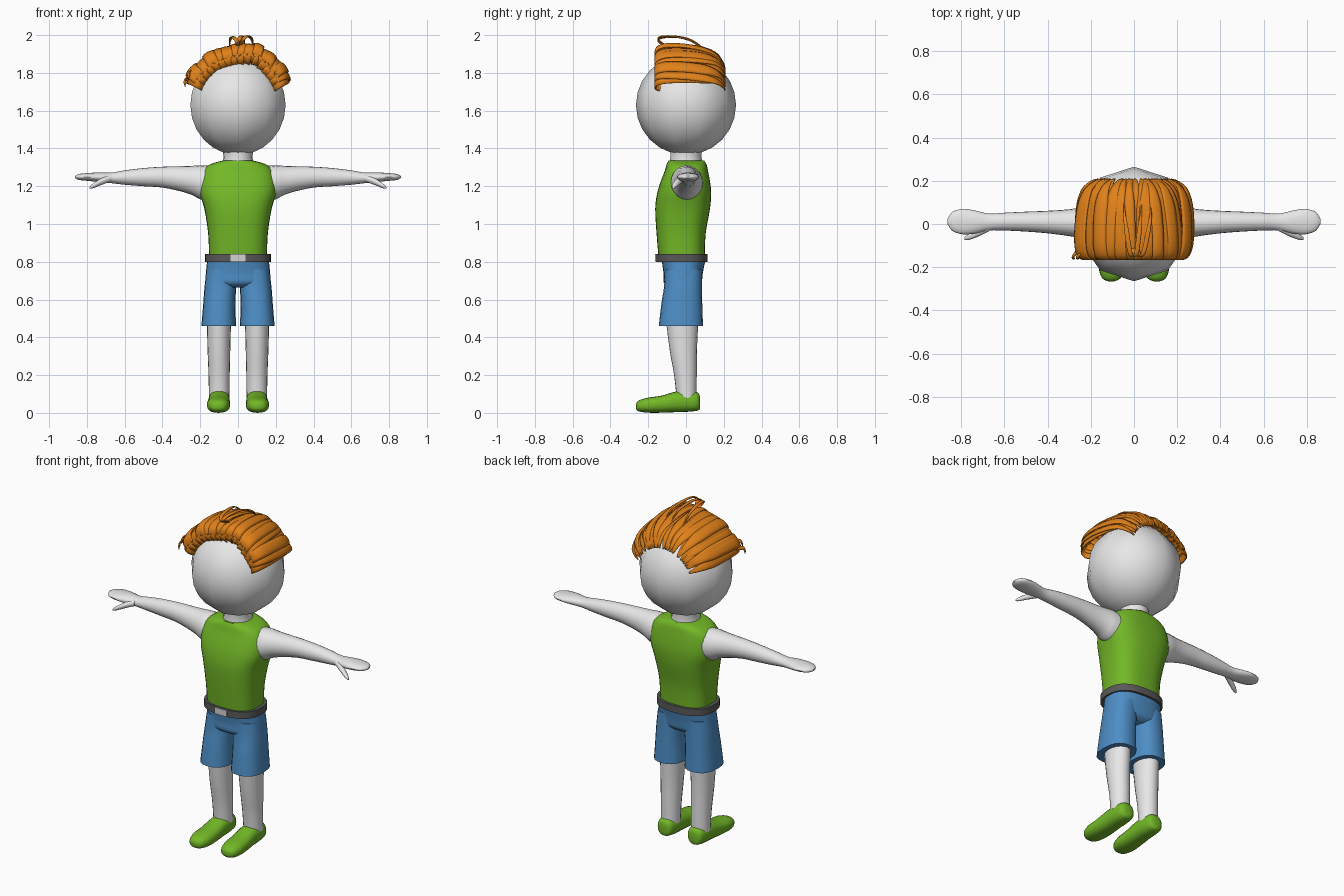
import bpy, bmesh, math, random
from mathutils import Vector

cube = bpy.data.objects.get("Cube")
if cube:
    bpy.data.objects.remove(cube, do_unlink=True)
random.seed(4)


def material(name, r, g, b):
    mat = bpy.data.materials.new(name)
    mat.use_nodes = True
    mat.diffuse_color = (r, g, b, 1)
    node = next(n for n in mat.node_tree.nodes if n.type == "BSDF_PRINCIPLED")
    node.inputs["Base Color"].default_value = (r, g, b, 1)
    node.inputs["Roughness"].default_value = 0.8
    return mat


SKIN = material("pale_grey_skin", 0.8, 0.8, 0.8)
GREEN = material("leaf_green", 0.17, 0.48, 0.02)
BLUE = material("denim_blue", 0.075, 0.27, 0.56)
DARK = material("dark_grey_belt", 0.1, 0.1, 0.1)
METAL = material("light_grey_buckle", 0.65, 0.65, 0.65)
ORANGE = material("orange_hair", 0.75, 0.22, 0.01)


def finish(name, bm, mat, angle=45):
    bmesh.ops.recalc_face_normals(bm, faces=bm.faces)
    mesh = bpy.data.meshes.new(name)
    bm.to_mesh(mesh)
    bm.free()
    mesh.materials.append(mat)
    obj = bpy.data.objects.new(name, mesh)
    bpy.context.collection.objects.link(obj)
    bpy.ops.object.select_all(action="DESELECT")
    obj.select_set(True)
    bpy.context.view_layer.objects.active = obj
    bpy.ops.object.shade_smooth_by_angle(angle=math.radians(angle))
    return obj


def spline(points, steps):
    """Catmull-Rom interpolation of tuples of any length."""
    pts = [points[0]] + list(points) + [points[-1]]
    out = []
    for a, b, c, d in zip(pts, pts[1:], pts[2:], pts[3:]):
        for k in range(steps):
            t = k / steps
            out.append(tuple(
                q + t * (r - p) / 2 + t * t * (p - 2.5 * q + 2 * r - s / 2)
                + t ** 3 * (1.5 * (q - r) + (s - p) / 2)
                for p, q, r, s in zip(a, b, c, d)))
    return out + [points[-1]]


def loft(name, mat, axis, rings, sides=20, power=2, steps=3, side=1):
    """Rings: (position on axis, two centre values, two radii)."""
    bm = bmesh.new()
    loops = []
    for pos, c1, c2, r1, r2 in spline(rings, steps):
        loop = []
        for i in range(sides):
            a = math.tau * i / sides
            s, c = math.sin(a), math.cos(a)
            u = c1 + r1 * math.copysign(abs(s) ** (2 / power), s)
            v = c2 + r2 * math.copysign(abs(c) ** (2 / power), c)
            x, y, z = {"X": (pos, u, v), "Y": (u, pos, v), "Z": (u, v, pos)}[axis]
            loop.append(bm.verts.new((x * side, y, z)))
        loops.append(loop)
    for lo, hi in zip(loops, loops[1:]):
        for i in range(sides):
            j = (i + 1) % sides
            bm.faces.new((lo[i], lo[j], hi[j], hi[i]))
    bm.faces.new(loops[0])
    bm.faces.new(loops[-1])
    return finish(name, bm, mat)


# Head and neck
HEAD_Z, HEAD_R = 1.63, 0.265
angles = [math.pi * (0.01 + 0.98 * k / 12) for k in range(13)]
loft("head", SKIN, "Z", [(HEAD_Z - HEAD_R * math.cos(a), 0, 0, HEAD_R * math.sin(a),
     HEAD_R * math.sin(a)) for a in angles], sides=10, steps=1)
loft("neck", SKIN, "Z", [(1.3, 0, 0, .09, .09), (1.35, 0, 0, .077, .083),
                         (1.42, 0, 0, .085, .085)])

# Sleeveless shirt
loft("shirt", GREEN, "Z", [
    (.82, 0, -.023, .153, .122), (.95, 0, -.026, .158, .13), (1.08, 0, -.018, .178, .145),
    (1.16, 0, -.01, .202, .143), (1.22, 0, -.004, .204, .132), (1.28, 0, .002, .187, .115),
    (1.315, 0, .003, .15, .106), (1.335, 0, .002, .085, .095)], sides=32, power=2.7)

# Belt and buckle
loft("belt", DARK, "Z", [(.8, 0, -.022, .174, .137), (.842, 0, -.022, .174, .137)],
     sides=32, power=2.5, steps=1)
bm = bmesh.new()
bmesh.ops.create_cube(bm, size=1)
for v in bm.verts:
    v.co = Vector((v.co.x * .08, v.co.y * .009 - .16, v.co.z * .038 + .821))
finish("belt_buckle", bm, METAL)

# Hips of the shorts
loft("shorts_hips", BLUE, "Z", [
    (.665, 0, -.018, .12, .07), (.69, 0, -.018, .168, .1),
    (.74, 0, -.015, .17, .104), (.82, 0, -.013, .162, .118)], sides=28, power=2.5)

for label, side in (("left", 1), ("right", -1)):
    # Legs of the shorts
    loft(label + "_shorts_leg", BLUE, "Z", [
        (.46, .102, -.027, .092, .117), (.58, .099, -.022, .085, .108),
        (.67, .093, -.016, .084, .1), (.76, .085, -.014, .08, .098)],
        power=2.4, side=side)
    # Lower leg
    loft(label + "_leg", SKIN, "Z", [
        (.08, .1, .003, .054, .053), (.2, .1, -.003, .056, .06),
        (.33, .101, -.014, .06, .072), (.48, .101, -.02, .064, .085)], side=side)
    # Shoe
    loft(label + "_shoe", GREEN, "Y", [
        (.075, .1, .052, .02, .028), (.062, .1, .06, .045, .048), (.01, .1, .061, .055, .055),
        (-.05, .1, .059, .057, .055), (-.13, .102, .046, .06, .045),
        (-.2, .104, .041, .06, .04), (-.25, .105, .037, .043, .029),
        (-.265, .105, .035, .015, .012)], power=2.4, side=side)
    # Arm flowing into a flat mitten hand
    loft(label + "_arm", SKIN, "X", [
        (.13, .004, 1.212, .088, .095), (.2, .004, 1.221, .083, .09),
        (.24, .005, 1.23, .073, .078), (.3, .006, 1.239, .062, .067),
        (.4, .009, 1.248, .052, .055), (.5, .011, 1.248, .046, .048),
        (.6, .011, 1.246, .041, .038), (.67, .009, 1.244, .039, .028),
        (.73, .009, 1.247, .052, .026), (.79, .011, 1.249, .059, .021),
        (.84, .012, 1.249, .044, .016), (.862, .012, 1.249, .012, .006)], side=side)
    # Thumb
    loft(label + "_thumb", SKIN, "X", [
        (.67, -.015, 1.243, .018, .018), (.72, -.04, 1.226, .018, .018),
        (.765, -.06, 1.203, .014, .013), (.785, -.068, 1.192, .005, .005)],
        sides=12, side=side)

# Hair: bowed locks that roll up at the forehead and sweep to the back
LOCK = spline([(-.09, .235), (-.135, .215), (-.165, .245), (-.155, .287), (-.1, .31),
               (0, .313), (.1, .3), (.165, .272), (.2, .225), (.21, .19)], 4)


def lock(name, degrees, width, lift=0, twist=0, path=LOCK):
    bm = bmesh.new()
    rows = []
    for k, (y, r) in enumerate(path):
        t = k / (len(path) - 1)
        phi = math.radians(degrees + twist * (t - .4))
        quiff = .045 * math.exp(-((degrees - 20) / 18) ** 2) * (1 - t)
        w = width * (.75 + .25 * math.sin(math.pi * t)) * min(1, .12 + 2.6 * (1 - t))
        reach = r + (lift + quiff) * math.sin(math.pi * min(1, .1 + t))
        row = []
        for u in (-1, -.5, 0, .5, 1):
            rr = reach - .22 * w * u * u
            row.append(bm.verts.new((rr * math.sin(phi) + w * u * math.cos(phi), y,
                                     HEAD_Z + rr * math.cos(phi) - w * u * math.sin(phi))))
        rows.append(row)
    for a, b in zip(rows, rows[1:]):
        for i in range(4):
            bm.faces.new((a[i], a[i + 1], b[i + 1], b[i]))
    obj = finish(name, bm, ORANGE, 60)
    thick = obj.modifiers.new("thickness", "SOLIDIFY")
    thick.thickness = .006
    return obj


# Even under layer, then looser locks on top
for i in range(15):
    lock("hair_under_lock", -60 + 120 * i / 14, .036, -.012, random.uniform(-4, 4))
for i in range(17):
    lock("hair_top_lock", -57 + 113 * i / 16 + random.uniform(-2, 2),
         random.uniform(.024, .036), random.uniform(-.004, .014), random.uniform(-14, 14))

# Loose strands at the crown and temple
CROWN = spline([(-.1, .3), (-.15, .335), (-.13, .36), (-.05, .367), (.03, .35), (.1, .3)], 4)
for degrees, twist in ((2, 8), (-3, -10), (7, 14)):
    lock("loose_crown_strand", degrees, .011, -.006, twist, CROWN)
TEMPLE = spline([(-.165, .3), (-.15, .315), (-.1, .295), (0, .28), (.1, .26)], 4)
for degrees in (-62, -54):
    lock("loose_temple_strand", degrees, .013, 0, 18, TEMPLE)
